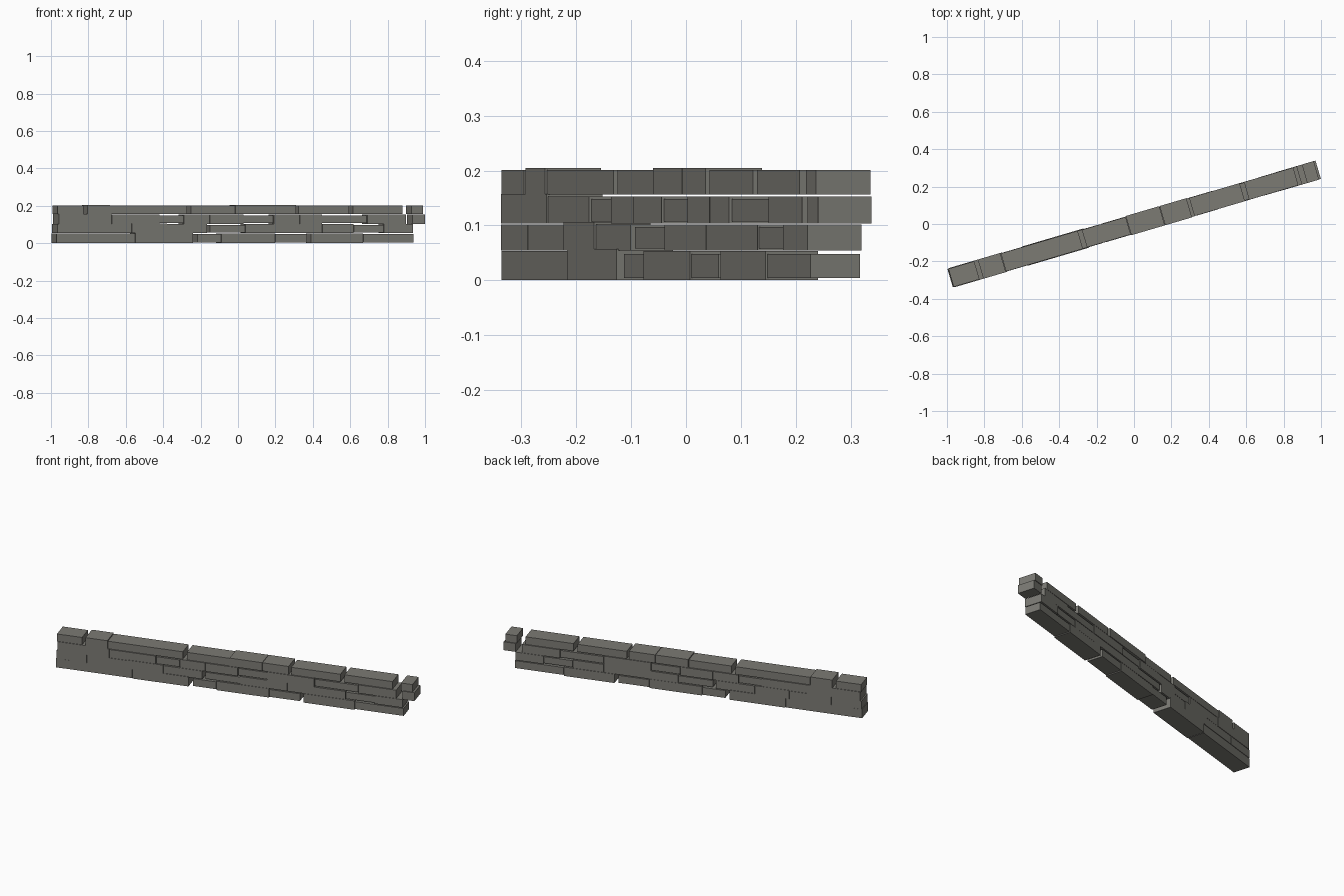
import bpy
import math
import random
from mathutils import Matrix

random.seed(4)
old = bpy.data.objects.get("Cube")
if old:
    bpy.data.objects.remove(old, do_unlink=True)

ANGLE = math.radians(16.4)
DEPTH = 0.1

stone = bpy.data.materials.new("warm grey stone")
stone.use_nodes = True
colour = (0.2, 0.196, 0.175, 1)
stone.diffuse_color = colour
stone.node_tree.nodes["Principled BSDF"].inputs["Base Color"].default_value = colour


def along(x):
    """Distance along the wall of a joint on its front face."""
    return (x - math.sin(ANGLE) * DEPTH / 2) / math.cos(ANGLE)


def add_stone(name, start, end, bottom, top, depth):
    """One squared stone, set in the slanted line of the wall."""
    u0, u1 = along(start), along(end)
    bpy.ops.mesh.primitive_cube_add(size=1)
    block = bpy.context.object
    block.name = name
    size = Matrix.Diagonal((u1 - u0, depth, top - bottom, 1))
    place = Matrix.Translation(((u0 + u1) / 2, 0, (bottom + top) / 2))
    block.data.transform(Matrix.Rotation(ANGLE, 4, "Z") @ place @ size)
    block.data.materials.append(stone)


# Each course: name, bottom, top, joints along the front (a pair is an open gap),
# then the numbers of its low stones and of its tall stones
courses = [
    ("bottom_course", 0.0, 0.053,
     [-0.97, -0.55, (-0.24, -0.218), -0.09, 0.2, (0.37, 0.39), 0.67, 0.94],
     {2, 4, 6}, {1}),
    ("second_course", 0.054, 0.102,
     [-0.967, -0.8, -0.57, -0.38, (-0.165, -0.15), 0.04, 0.3, 0.45, 0.62, 0.78, 0.935],
     {4, 8}, {2}),
    ("third_course", 0.103, 0.153,
     [-0.96, -0.675, -0.42, -0.29, -0.15, 0.03, 0.19, 0.33, 0.45, 0.69,
      (0.9, 0.932), 1.0],
     {2, 5, 8}, {0}),
    ("top_course", 0.156, 0.201,
     [-0.965, (-0.825, -0.807), -0.685, (-0.272, -0.252), -0.016, 0.165,
      (0.31, 0.322), (0.594, 0.615), (0.88, 0.925), 0.99],
     set(), {1, 4, 5}),
]

for name, bottom, top, joints, low, tall in courses:
    pairs = [j if isinstance(j, tuple) else (j, j) for j in joints]
    for i, (left, right) in enumerate(zip(pairs, pairs[1:])):
        z0, z1 = bottom, top
        depth = DEPTH + random.uniform(-0.003, 0.004)
        if i in low:
            z0, z1, depth = bottom + 0.004, top - 0.005, DEPTH - 0.006
        if i in tall:
            z1, depth = top + 0.004, DEPTH + 0.007
        add_stone(f"{name}_stone_{i + 1}", left[1] + 0.001, right[0] - 0.001,
                  z0, z1, depth)
